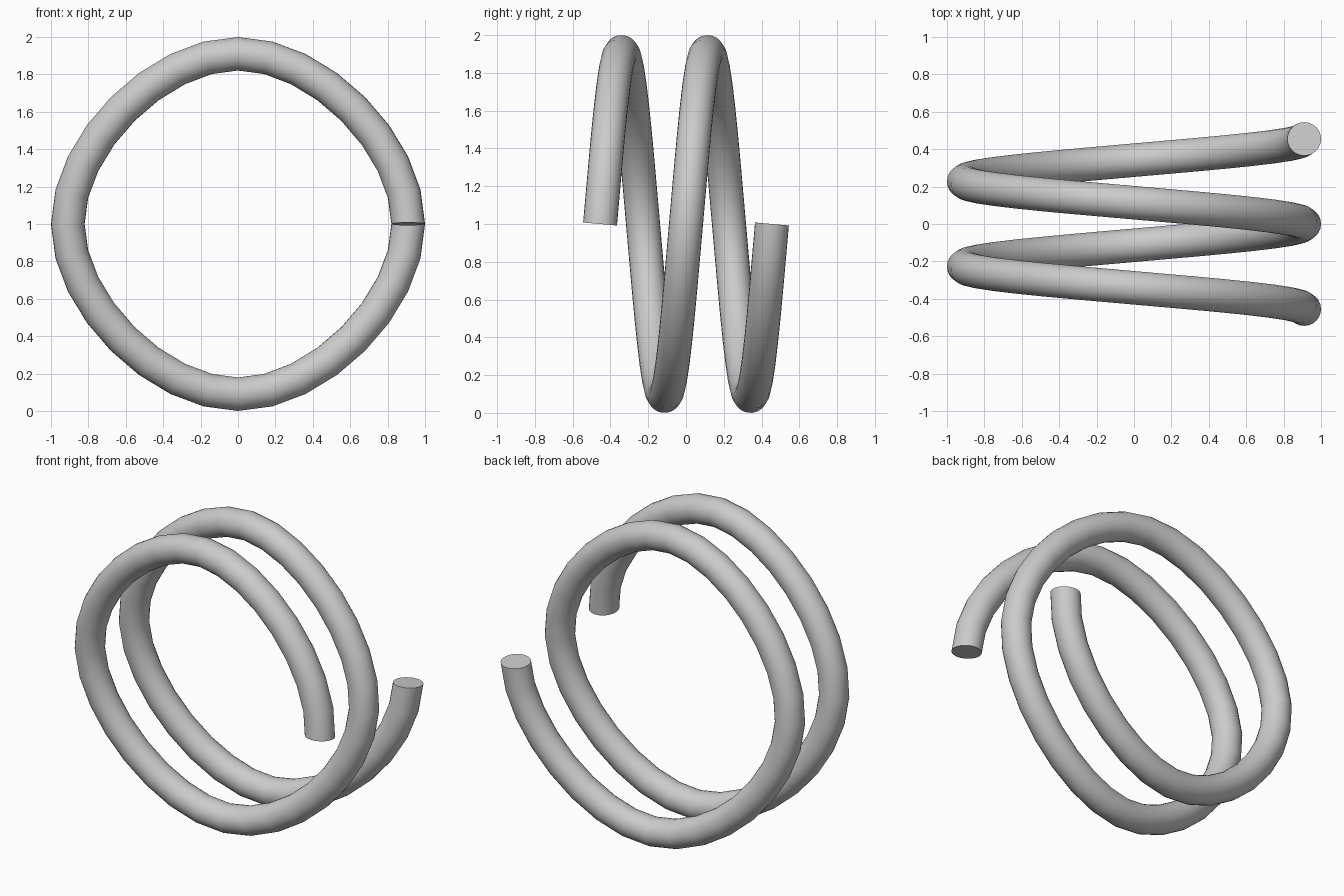
import bpy
import math
from mathutils import Vector

cube = bpy.data.objects.get("Cube")
if cube:
    bpy.data.objects.remove(cube, do_unlink=True)

COIL_RADIUS = 0.91
TUBE_RADIUS = 0.09
PITCH = 0.455
TURNS = 2
HANDLE = 0.47  # handle length relative to the coil radius

# Plain grey material
grey = bpy.data.materials.new("grey")
grey.use_nodes = True
colour = (0.6, 0.6, 0.6, 1)
grey.diffuse_color = colour
grey.node_tree.nodes["Principled BSDF"].inputs["Base Color"].default_value = colour

# Coil path: four curve points per turn, advancing from front to back
curve = bpy.data.curves.new("spring_coil", "CURVE")
curve.dimensions = "3D"
curve.resolution_u = 8
curve.bevel_depth = TUBE_RADIUS
curve.bevel_resolution = 10
curve.use_fill_caps = True
spline = curve.splines.new("BEZIER")
spline.bezier_points.add(TURNS * 4)
for i, point in enumerate(spline.bezier_points):
    angle = i * math.pi / 2
    c, s = math.cos(angle), math.sin(angle)
    centre = Vector((COIL_RADIUS * c, PITCH * (i / 4 - TURNS / 2), 1 + COIL_RADIUS * s))
    reach = Vector((-s * HANDLE * COIL_RADIUS, PITCH / 12, c * HANDLE * COIL_RADIUS))
    point.handle_left_type = point.handle_right_type = "FREE"
    point.co = centre
    point.handle_left = centre - reach
    point.handle_right = centre + reach
curve.materials.append(grey)

# Turn the tube into a smooth mesh with crisp end caps
coil = bpy.data.objects.new("spring_coil", curve)
bpy.context.collection.objects.link(coil)
bpy.ops.object.select_all(action="DESELECT")
coil.select_set(True)
bpy.context.view_layer.objects.active = coil
bpy.ops.object.convert(target="MESH")
bpy.ops.object.shade_smooth_by_angle(angle=math.radians(40))
